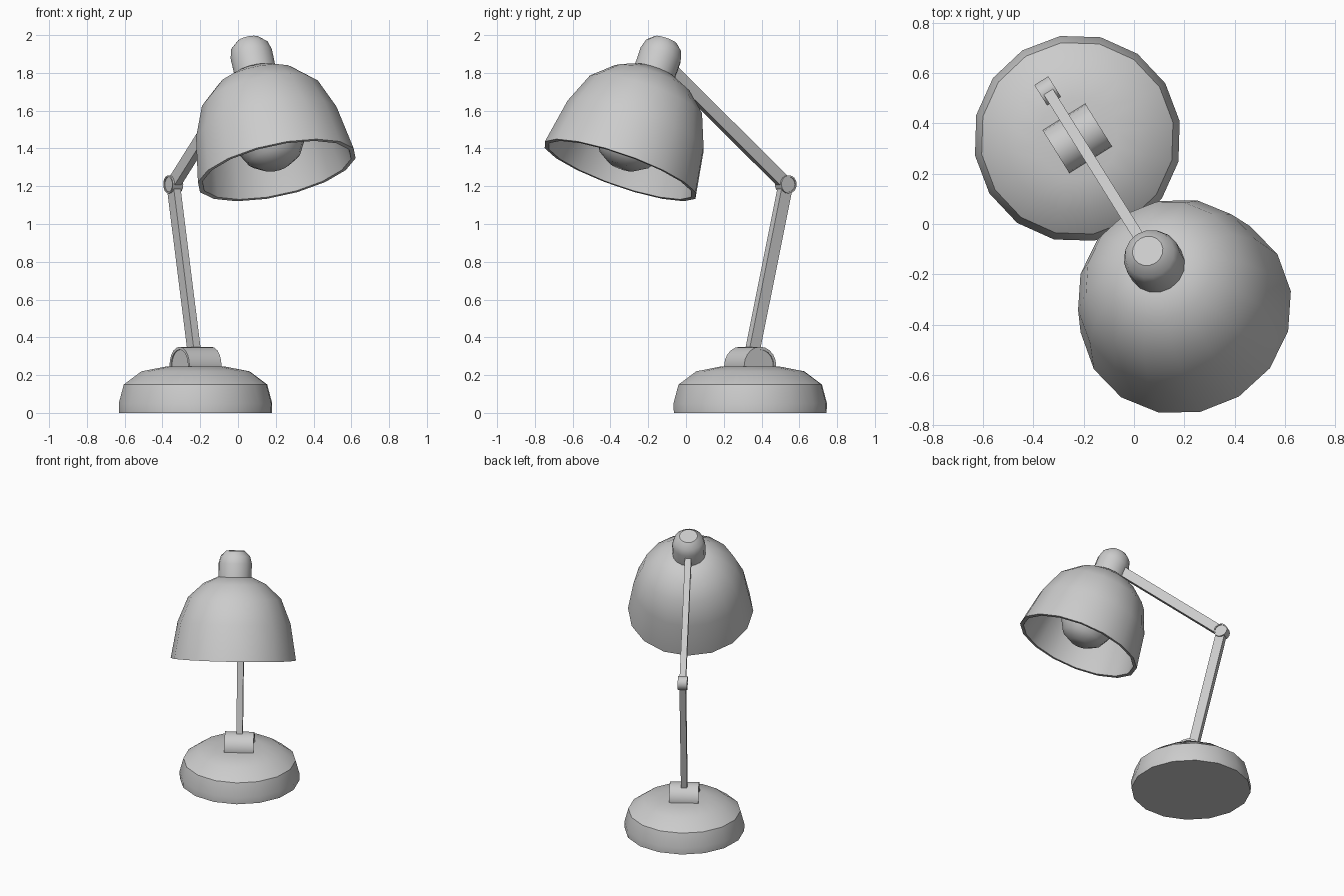
import bpy, bmesh, math
from mathutils import Matrix, Vector

cube = bpy.data.objects.get("Cube")
if cube:
    bpy.data.objects.remove(cube, do_unlink=True)

grey = bpy.data.materials.new("grey_metal")
grey.use_nodes = True
colour = (0.6, 0.6, 0.6, 1)
grey.diffuse_color = colour
grey.node_tree.nodes["Principled BSDF"].inputs["Base Color"].default_value = colour

# Lamp frame: local x runs along the arm, local y along the hinge axes
LAMP = Matrix.Translation((-0.225, 0.34, 0)) @ Matrix.Rotation(math.radians(-58), 4, 'Z')
HEAD = Matrix.Translation((0.812, 0, 1.285)) @ Matrix.Rotation(math.radians(-22.5), 4, 'Y')
ELBOW = Vector((-0.222, 0, 1.21))
SHOULDER = Vector((0.0, 0, 0.27))
NECK = Vector((0.56, 0, 1.87))


def finish(name, bm, local=Matrix()):
    """Turn a bmesh into a shaded object placed in the lamp frame."""
    bmesh.ops.recalc_face_normals(bm, faces=bm.faces)
    mesh = bpy.data.meshes.new(name)
    bm.to_mesh(mesh)
    bm.free()
    mesh.materials.append(grey)
    obj = bpy.data.objects.new(name, mesh)
    bpy.context.collection.objects.link(obj)
    obj.matrix_world = LAMP @ local
    bpy.ops.object.select_all(action='DESELECT')
    obj.select_set(True)
    bpy.context.view_layer.objects.active = obj
    bpy.ops.object.shade_smooth_by_angle(angle=math.radians(35))
    return obj


def lathe(name, profile, local=Matrix(), sides=16):
    """Spin (radius, height) points round local z; open ends are capped."""
    bm = bmesh.new()
    rings = []
    for r, h in profile:
        rings.append([bm.verts.new((r * math.cos(a), r * math.sin(a), h))
                      for a in (math.tau * i / sides for i in range(sides))])
    for low, high in zip(rings, rings[1:]):
        for i in range(sides):
            j = (i + 1) % sides
            bm.faces.new((low[i], low[j], high[j], high[i]))
    bm.faces.new(rings[0][::-1])
    bm.faces.new(rings[-1])
    return finish(name, bm, local)


def pivot(name, centre, radius, length, rim, sides):
    """Cylinder across the arm with shallow recessed ends."""
    half, dip, inner = length / 2, 0.006, radius - rim
    profile = [(inner, dip - half), (inner, -half), (radius, -half),
               (radius, half), (inner, half), (inner, half - dip)]
    turn = Matrix.Translation(centre) @ Matrix.Rotation(math.radians(90), 4, 'X')
    return lathe(name, profile, turn, sides)


def beam(name, start, end, depth, width):
    """Rectangular bar between two points in the arm plane."""
    bm = bmesh.new()
    span = end - start
    bmesh.ops.create_cube(bm, size=1, matrix=Matrix.Diagonal((depth, width, span.length, 1)))
    lean = Matrix.Rotation(math.atan2(span.x, span.z), 4, 'Y')
    return finish(name, bm, Matrix.Translation((start + end) / 2) @ lean)


# Base and arm
lathe("base", [(0.41, 0), (0.412, 0.05), (0.385, 0.15), (0.29, 0.22), (0.16, 0.245)])
pivot("base_hinge", (0, 0, 0.25), 0.1, 0.2, 0.015, 20)
beam("lower_arm", SHOULDER, ELBOW, 0.066, 0.043)
pivot("elbow_joint", ELBOW, 0.048, 0.065, 0.008, 16)
beam("upper_arm", ELBOW, NECK, 0.066, 0.043)

# Head: hollow shade, rounded socket and bulb
lathe("shade", [(0.115, 0.565), (0.213, 0.52), (0.32, 0.42), (0.388, 0.25), (0.43, 0),
                (0.405, 0), (0.362, 0.24), (0.297, 0.4), (0.195, 0.49), (0.1, 0.53)], HEAD)
lathe("socket", [(0.113, 0.54), (0.114, 0.66), (0.1, 0.71), (0.062, 0.745)], HEAD)
lathe("bulb", [(0.07, 0.02), (0.14, 0.065), (0.18, 0.14), (0.19, 0.22), (0.165, 0.32),
               (0.1, 0.42), (0.09, 0.54)], HEAD)
